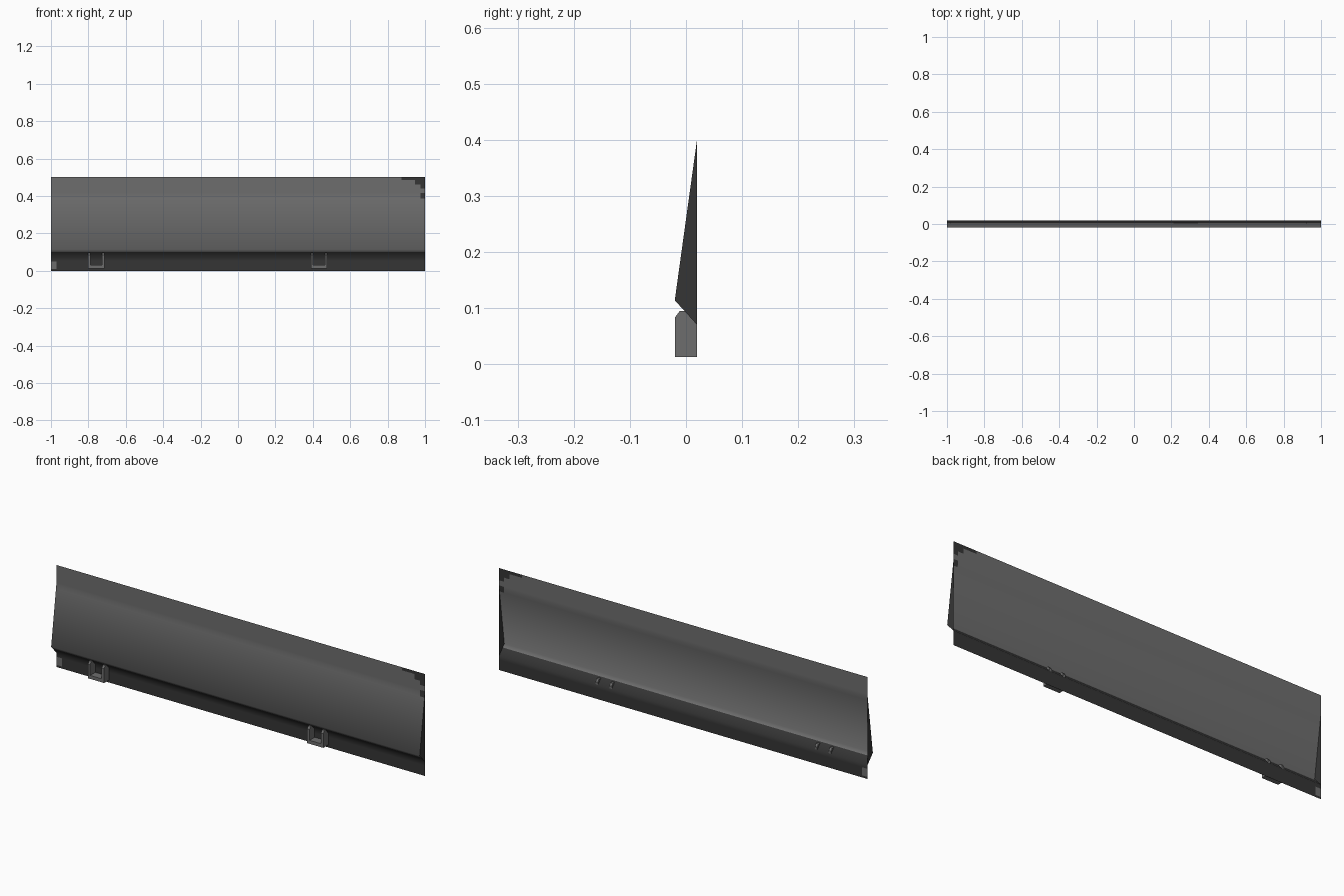
import bpy, bmesh

if "Cube" in bpy.data.objects:
    bpy.data.objects.remove(bpy.data.objects["Cube"])


def material(name, v):
    m = bpy.data.materials.new(name)
    m.diffuse_color = (v, v, v, 1)
    m.use_nodes = True
    m.node_tree.nodes["Principled BSDF"].inputs["Base Color"].default_value = m.diffuse_color
    return m


GREY = material("worn grey metal", 0.155)
DARK = material("dark metal", 0.036)


def make_object(name, bm, mats, smooth=False):
    me = bpy.data.meshes.new(name)
    for f in bm.faces:
        f.smooth = smooth
    bm.to_mesh(me)
    bm.free()
    for m in mats:
        me.materials.append(m)
    ob = bpy.data.objects.new(name, me)
    bpy.context.collection.objects.link(ob)
    return ob


# Folded sheet: open at the back, profile as (y, z) from bottom to top
PROFILE = [(0.02, 0.0), (0.02, 0.07), (-0.02, 0.114), (0.02, 0.403), (0.02, 0.5)]


def y_at(z):
    for (y0, z0), (y1, z1) in zip(PROFILE, PROFILE[1:]):
        if z0 <= z <= z1:
            return y0 + (y1 - y0) * (z - z0) / (z1 - z0)


def is_dark(x, z):
    # worn corner at the upper right
    if (x > 0.875 and z > 0.485) or (x > 0.945 and z > 0.46) or (x > 0.975 and z > 0.44):
        return True
    if x > 0.975 and 0.385 < z < 0.415:
        return True
    # scuff at the lower left
    if x < -0.97 and 0.01 < z < 0.05:
        return False
    return z < 0.1


xs = [-1, -0.97, 0.875, 0.945, 0.975, 1]
zs = [0, 0.01, 0.05, 0.07, 0.1, 0.114, 0.385, 0.403, 0.415, 0.44, 0.46, 0.485, 0.5]
bm = bmesh.new()
grid = [[bm.verts.new((x, y_at(z), z)) for x in xs] for z in zs]
for j in range(len(zs) - 1):
    for i in range(len(xs) - 1):
        f = bm.faces.new((grid[j][i], grid[j][i + 1], grid[j + 1][i + 1], grid[j + 1][i]))
        c = f.calc_center_median()
        f.material_index = int(is_dark(c.x, c.z))
make_object("folded_panel", bm, [GREY, DARK], smooth=True)

# Triangular end caps
for name, s in (("left_end_cap", -1), ("right_end_cap", 1)):
    bm = bmesh.new()
    tri = [bm.verts.new((s, y, z)) for y, z in PROFILE[1:4]]
    f = bm.faces.new(tri)
    f.normal_update()
    if f.normal.x * s < 0:
        f.normal_flip()
    make_object(name, bm, [DARK])


def extrude_x(bm, outline, x0, x1):
    a = [bm.verts.new((x0, y, z)) for y, z in outline]
    b = [bm.verts.new((x1, y, z)) for y, z in outline]
    n = len(outline)
    bm.faces.new(a)
    bm.faces.new(b)
    for i in range(n):
        k = (i + 1) % n
        bm.faces.new((a[i], a[k], b[k], b[i]))


# U-shaped brackets: two chamfered arms and a base bar
B = 0.0198
ARM = [(-0.02, 0.013), (B, 0.013), (B, 0.083), (0.011, 0.095), (-0.011, 0.095), (-0.02, 0.083)]
BAR = [(-0.02, 0.013), (B, 0.013), (B, 0.03), (-0.02, 0.03)]
for name, cx in (("left_bracket", -0.757), ("right_bracket", 0.433)):
    bm = bmesh.new()
    extrude_x(bm, ARM, cx - 0.044, cx - 0.031)
    extrude_x(bm, ARM, cx + 0.031, cx + 0.044)
    extrude_x(bm, BAR, cx - 0.031, cx + 0.031)
    bmesh.ops.recalc_face_normals(bm, faces=bm.faces)
    make_object(name, bm, [GREY])
